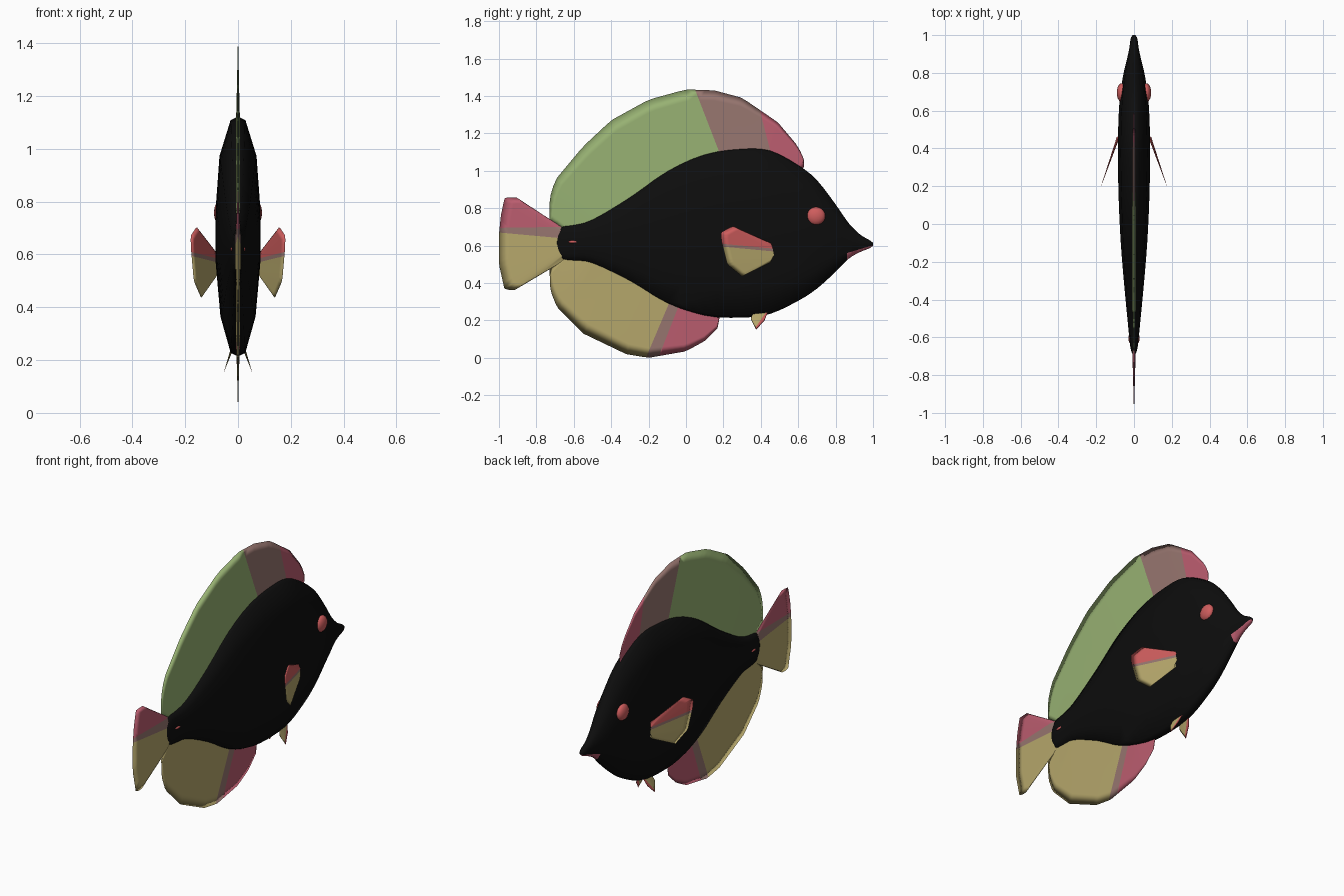
import bpy, bmesh
from mathutils import Vector

cube = bpy.data.objects.get("Cube")
if cube:
    bpy.data.objects.remove(cube, do_unlink=True)


def material(name, rgb):
    mat = bpy.data.materials.new(name)
    mat.use_nodes = True
    mat.diffuse_color = (*rgb, 1)
    mat.node_tree.nodes["Principled BSDF"].inputs["Base Color"].default_value = (*rgb, 1)
    return mat


black = material("black", (.004, .004, .004))
green = material("leaf green", (.31, .44, .17))
tan = material("tan", (.47, .39, .15))
mauve = material("dusty mauve", (.31, .18, .16))
pink = material("deep pink", (.50, .11, .16))
red = material("coral red", (.62, .11, .11))


def finish(name, bm, mats, mirror=False):
    """Turn a bmesh into a smooth shaded object, mirrored over x if asked."""
    bmesh.ops.recalc_face_normals(bm, faces=bm.faces)
    for face in bm.faces:
        face.smooth = True
    mesh = bpy.data.meshes.new(name)
    bm.to_mesh(mesh)
    bm.free()
    for mat in mats:
        mesh.materials.append(mat)
    obj = bpy.data.objects.new(name, mesh)
    bpy.context.collection.objects.link(obj)
    if mirror:
        mod = obj.modifiers.new("Mirror", "MIRROR")
        mod.use_clip = False
        mod.use_mirror_merge = False
    return obj


def cut_plane(line):
    """Plane along x through a line in the side profile; normal is on its left."""
    (ya, za), (yb, zb) = line
    return Vector((0, ya, za)), Vector((0, za - zb, yb - ya)).normalized()


def slice_bands(bm, lines):
    """Cut the mesh along the lines and number the bands between them."""
    planes = [cut_plane(line) for line in lines]
    for co, no in planes:
        geom = bm.verts[:] + bm.edges[:] + bm.faces[:]
        bmesh.ops.bisect_plane(bm, geom=geom, dist=1e-5, plane_co=co, plane_no=no)
    for face in bm.faces:
        mid = face.calc_center_median()
        face.material_index = sum((mid - co).dot(no) > 0 for co, no in planes)


def resample(points, count):
    """Evenly spaced points along a polyline."""
    pts = [Vector(p) for p in points]
    lengths = [(b - a).length for a, b in zip(pts, pts[1:])]
    result = []
    for i in range(count + 1):
        d = sum(lengths) * i / count
        k = 0
        while k < len(lengths) - 1 and d > lengths[k]:
            d -= lengths[k]
            k += 1
        result.append(pts[k].lerp(pts[k + 1], min(1, d / lengths[k])))
    return result


def fin(name, base, edge, lines, mats, half, lean=None, count=40):
    """Thin two-sided blade lofted from its root to its rim."""
    bm = bmesh.new()
    roots, rims = resample(base, count), resample(edge, count)
    steps = (0, .3, .6, .85, 1)
    for side in (-1, 1):
        grid = []
        for i, (root, rim) in enumerate(zip(roots, rims)):
            u = i / count
            taper = min(1, 6 * u, 6 * (1 - u))
            column = []
            for t in steps:
                y, z = root.lerp(rim, t)
                x = (lean(y, z) if lean else 0) + side * half * taper * (1 - t)
                column.append(bm.verts.new((x, y, z)))
            grid.append(column)
        for a, b in zip(grid, grid[1:]):
            for j in range(len(steps) - 1):
                bm.faces.new((a[j], a[j + 1], b[j + 1], b[j]))
    bmesh.ops.remove_doubles(bm, verts=bm.verts, dist=1e-5)
    slice_bands(bm, lines)
    return finish(name, bm, mats, lean is not None)


def smooth_stations(rows, steps):
    """Catmull-Rom interpolation through the station rows."""
    out = []
    for i in range(len(rows) - 1):
        a, b = rows[max(i - 1, 0)], rows[i]
        c, d = rows[i + 1], rows[min(i + 2, len(rows) - 1)]
        for s in range(steps):
            t = s / steps
            out.append([q + .5 * t * (r - p + t * (2 * p - 5 * q + 4 * r - w
                        + t * (3 * (q - r) + w - p)))
                        for p, q, r, w in zip(a, b, c, d)])
    return out + [rows[-1]]


# Body: stations of y, top, bottom and half width
stations = [
    (-.69, .66, .57, .008), (-.66, .70, .53, .018), (-.6, .71, .52, .025),
    (-.5, .74, .505, .035), (-.3, .86, .41, .054), (-.1, 1, .29, .07),
    (.1, 1.09, .225, .08), (.3, 1.12, .215, .085), (.45, 1.11, .235, .085),
    (.6, 1.03, .305, .08), (.7, .95, .37, .071), (.8, .82, .46, .055),
    (.87, .72, .53, .038), (.93, .66, .565, .025), (.98, .63, .585, .018),
    (1, .615, .6, .008)]
half_ring = [(0, 1), (.33, .97), (.82, .67), (1, .2), (1, -.2), (.78, -.67), (.33, -.97), (0, -1)]
ring = half_ring + [(-x, z) for x, z in half_ring[-2:0:-1]]

bm = bmesh.new()
loops = []
for y, top, low, wide in smooth_stations(stations, 3):
    mid, tall = (top + low) / 2, (top - low) / 2
    loops.append([bm.verts.new((x * wide, y, mid + z * tall)) for x, z in ring])
for a, b in zip(loops, loops[1:]):
    for i in range(len(ring)):
        j = (i + 1) % len(ring)
        bm.faces.new((a[i], a[j], b[j], b[i]))
bm.faces.new(loops[0])
bm.faces.new(loops[-1])
# Pink lower lip
slice_bands(bm, [((.86, 1), (.86, 0)), ((1, .602), (.86, .56))])
for face in bm.faces:
    face.material_index = int(face.material_index == 2)
finish("body", bm, [black, pink])

# Dorsal, anal and tail fins
fin("dorsal_fin",
    [(.62, 1), (.45, 1.08), (.3, 1.09), (.1, 1.05), (-.1, .96), (-.3, .82), (-.5, .7), (-.65, .68)],
    [(.63, 1.02), (.64, 1.04), (.6, 1.13), (.49, 1.26), (.3, 1.39), (.15, 1.43), (0, 1.435),
     (-.2, 1.38), (-.4, 1.27), (-.55, 1.13), (-.7, .95), (-.73, .85), (-.73, .73)],
    [((.05, 1.43), (.17, 1.12)), ((.39, 1.34), (.45, 1.11))],
    [green, mauve, pink], .008)
fin("anal_fin",
    [(-.65, .55), (-.5, .53), (-.35, .47), (-.2, .37), (0, .28), (.17, .24)],
    [(-.73, .47), (-.725, .36), (-.69, .27), (-.55, .13), (-.32, .02), (-.2, 0), (0, .035),
     (.1, .09), (.17, .16), (.18, .22)],
    [((-.1, .27), (-.21, .01)), ((-.05, .25), (-.14, .02))],
    [tan, mauve, pink], .008)
fin("tail_fin",
    [(-.64, .68), (-.64, .54)],
    [(-.65, .69), (-.91, .86), (-.97, .855), (-.99, .76), (-1, .66), (-1, .5), (-.97, .365),
     (-.92, .36), (-.65, .52)],
    [((-1, .67), (-.67, .64)), ((-1, .695), (-.67, .7))],
    [tan, mauve, pink], .01)

# Paired side fins
fin("pectoral_fin",
    [(.46, .6), (.47, .55), (.45, .51)],
    [(.46, .61), (.25, .705), (.185, .67), (.19, .62), (.22, .5), (.3, .435), (.45, .51)],
    [((.19, .595), (.455, .57)), ((.19, .61), (.455, .585))],
    [tan, mauve, red], .008, lambda y, z: .08 + .35 * (.47 - y))
fin("pelvic_fin",
    [(.44, .27), (.36, .25)],
    [(.44, .25), (.42, .2), (.375, .15), (.345, .21), (.36, .24)],
    [((.44, .26), (.37, .16))],
    [tan, red], .006, lambda y, z: .02 + .35 * (.25 - z), 24)


# Eyes and the small tail spots
def bead(name, centre, size):
    bm = bmesh.new()
    bmesh.ops.create_uvsphere(bm, u_segments=20, v_segments=12, radius=1)
    bmesh.ops.scale(bm, vec=size, verts=bm.verts)
    bmesh.ops.translate(bm, vec=centre, verts=bm.verts)
    return finish(name, bm, [red], True)


bead("eye", (.065, .695, .758), (.026, .05, .048))
bead("tail_spot", (.023, -.605, .62), (.006, .024, .007))
